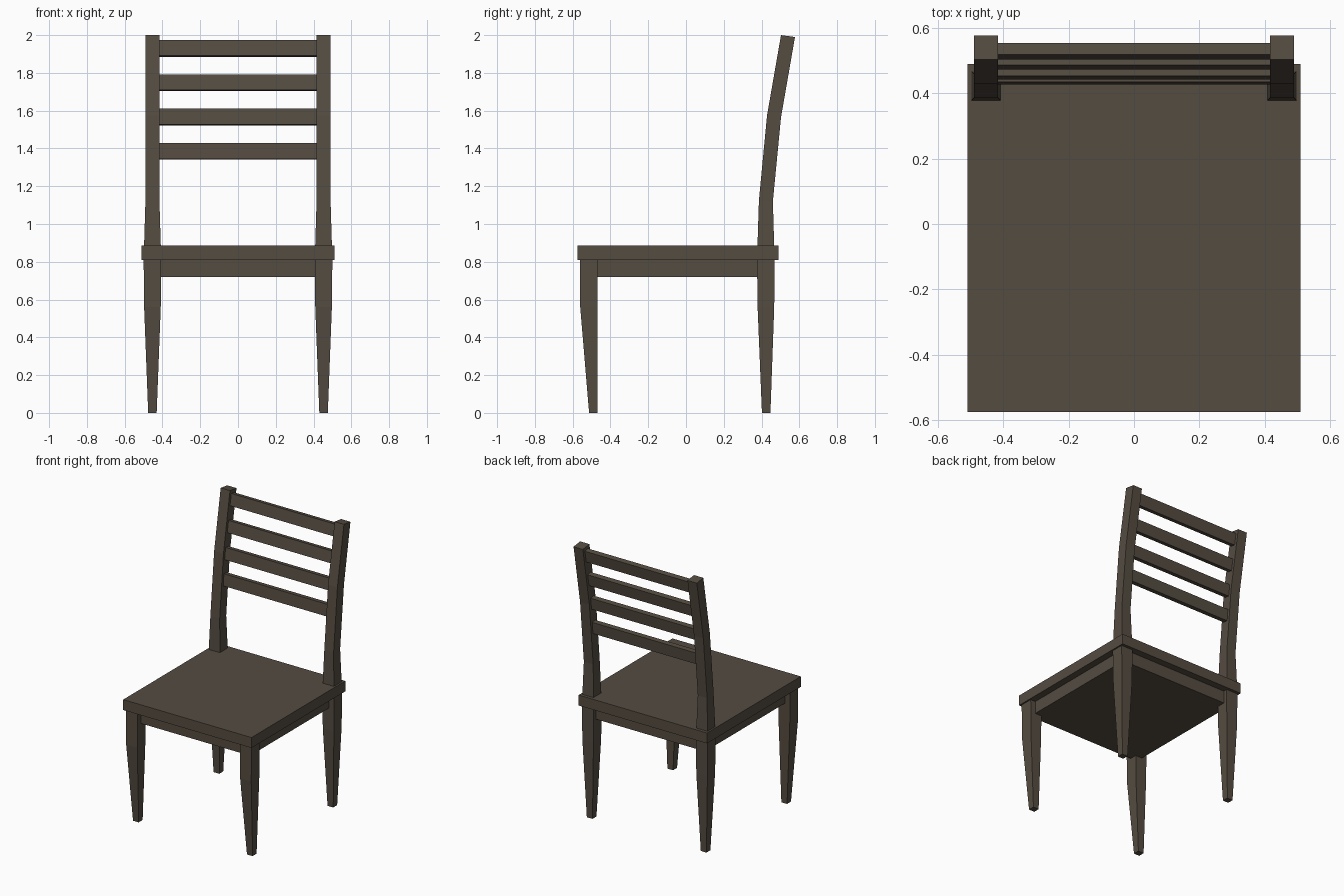
import bpy, bmesh
from math import atan
from mathutils import Matrix

if "Cube" in bpy.data.objects:
    bpy.data.objects.remove(bpy.data.objects["Cube"])

wood = bpy.data.materials.new("dark_wood")
wood.diffuse_color = (0.09, 0.072, 0.053, 1)
wood.use_nodes = True
wood.node_tree.nodes["Principled BSDF"].inputs["Base Color"].default_value = wood.diffuse_color
LEG_X = 0.453


def finish(name, bm):
    bmesh.ops.recalc_face_normals(bm, faces=bm.faces)
    me = bpy.data.meshes.new(name)
    bm.to_mesh(me)
    bm.free()
    me.materials.append(wood)
    ob = bpy.data.objects.new(name, me)
    bpy.context.collection.objects.link(ob)
    return ob


def box(name, lo, hi):
    bm = bmesh.new()
    size = [b - a for a, b in zip(lo, hi)]
    mid = [(a + b) / 2 for a, b in zip(lo, hi)]
    bmesh.ops.create_cube(bm, size=1, matrix=Matrix.Translation(mid) @ Matrix.Diagonal((*size, 1)))
    return finish(name, bm)


def leg_pair(name, sections):
    """Loft rectangular sections (z front, z back, half width, y front, y back), mirrored in x."""
    bm = bmesh.new()
    rings = []
    for zf, zb, h, yf, yb in sections:
        rings.append([bm.verts.new(p) for p in (
            (LEG_X - h, yf, zf), (LEG_X + h, yf, zf),
            (LEG_X + h, yb, zb), (LEG_X - h, yb, zb))])
    for a, b in zip(rings, rings[1:]):
        for i in range(4):
            j = (i + 1) % 4
            bm.faces.new((a[i], a[j], b[j], b[i]))
    bm.faces.new(rings[0][::-1])
    bm.faces.new(rings[-1])
    ob = finish(name, bm)
    ob.modifiers.new("mirror", 'MIRROR')


# seat board and solid frame beneath it
box("seat", (-0.51, -0.575, 0.81), (0.51, 0.49, 0.885))
box("seat_frame", (-0.46, -0.52, 0.72), (0.46, 0.44, 0.81))

# tapered front legs
leg_pair("front_legs", [
    (0, 0, 0.0225, -0.513, -0.468),
    (0.56, 0.56, 0.044, -0.56, -0.468),
    (0.81, 0.81, 0.0465, -0.56, -0.467)])

# rear legs running up into the raked back posts
leg_pair("rear_legs_and_posts", [
    (0, 0, 0.0225, 0.402, 0.447),
    (0.56, 0.56, 0.044, 0.379, 0.467),
    (0.81, 0.81, 0.0465, 0.376, 0.469),
    (1.125, 1.12, 0.037, 0.386, 0.46),
    (1.575, 1.565, 0.037, 0.429, 0.503),
    (2.0, 1.99, 0.037, 0.503, 0.577)])


# back slats following the rake of the posts
def post_y(z):
    return 0.423 + (z - 1.12) * 0.0956 if z < 1.57 else 0.466 + (z - 1.57) * 0.174


for n in range(4):
    z = 1.385 + n * 0.1815
    slope = (post_y(z + 0.045) - post_y(z - 0.045)) / 0.09
    slat = box(f"back_slat_{n + 1}", (-0.425, -0.018, -0.042), (0.425, 0.018, 0.042))
    slat.location = (0, post_y(z), z)
    slat.rotation_euler.x = -atan(slope)
